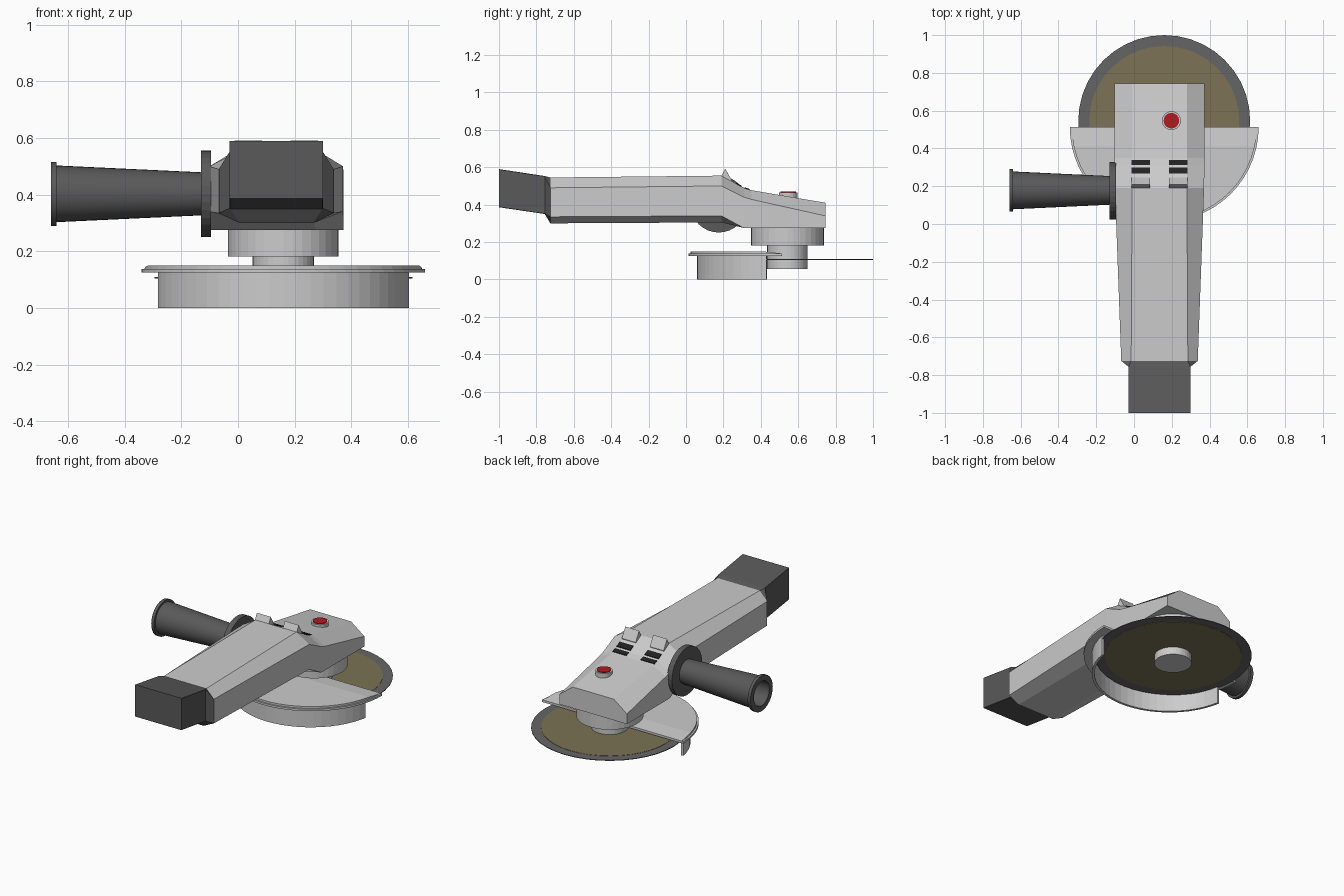
import bpy, bmesh, math
from math import sin, cos, pi, radians

if "Cube" in bpy.data.objects:
    bpy.data.objects.remove(bpy.data.objects["Cube"])

CX, WY = 0.135, 0.542      # body centre line, wheel axis y
WX = 0.16                  # wheel axis x


def material(name, rgb):
    m = bpy.data.materials.new(name)
    m.diffuse_color = (*rgb, 1)
    m.use_nodes = True
    m.node_tree.nodes["Principled BSDF"].inputs["Base Color"].default_value = m.diffuse_color
    return m


DARK = material("dark_plastic", (0.10, 0.10, 0.10))
BLACK = material("black", (0.015, 0.015, 0.015))
RED = material("red", (0.45, 0.01, 0.015))
TAN = material("abrasive", (0.20, 0.17, 0.09))
RIM = material("wheel_rim", (0.13, 0.13, 0.13))


def finish(name, bm, mat=None):
    bmesh.ops.remove_doubles(bm, verts=bm.verts, dist=1e-5)
    bmesh.ops.recalc_face_normals(bm, faces=bm.faces)
    me = bpy.data.meshes.new(name)
    bm.to_mesh(me)
    bm.free()
    ob = bpy.data.objects.new(name, me)
    bpy.context.collection.objects.link(ob)
    if mat:
        me.materials.append(mat)
    return ob


def loft(name, sections, mat=None, cap=True, closed=False):
    """Skin a list of equal-length closed loops."""
    bm = bmesh.new()
    loops = [[bm.verts.new(p) for p in s] for s in sections]
    pairs = list(zip(loops, loops[1:]))
    if closed:
        pairs.append((loops[-1], loops[0]))
    for a, b in pairs:
        for i in range(len(a)):
            j = (i + 1) % len(a)
            bm.faces.new((a[i], a[j], b[j], b[i]))
    if cap and not closed:
        bm.faces.new(loops[0])
        bm.faces.new(loops[-1])
    return finish(name, bm, mat)


def arc(cx, cy, r, a0, a1, n):
    return [(cx + r * cos(radians(a0 + (a1 - a0) * i / n)),
             cy + r * sin(radians(a0 + (a1 - a0) * i / n))) for i in range(n + 1)]


def prism(name, pts, z0, z1, mat=None):
    return loft(name, [[(x, y, z) for x, y in pts] for z in (z0, z1)], mat)


def cylinder(name, x, y, r, z0, z1, mat=None, n=36):
    return prism(name, arc(x, y, r, 0, 360, n)[:-1], z0, z1, mat)


def lathe_x(name, profile, cy, cz, mat, n=32):
    """Revolve a closed (x, radius) profile about an x-parallel axis."""
    rings = [[(x, cy + r * cos(2 * pi * i / n), cz + r * sin(2 * pi * i / n))
              for i in range(n)] for x, r in profile]
    return loft(name, rings, mat)


def oct_section(y, top, up, low, bot, wt, ws, wb):
    half = [(wb, bot), (ws, low), (ws, up), (wt, top)]
    return ([(CX + w, y, z) for w, z in half] +
            [(CX - w, y, z) for w, z in reversed(half)])


# main housing and rear end cap
joint = oct_section(-0.725, .545, .49, .335, .30, .15, .2025, .13)
loft("housing", [
    joint,
    oct_section(0.19, .555, .50, .34, .305, .145, .236, .13),
    oct_section(0.31, .49, .44, .275, .275, .145, .238, .14),
    oct_section(0.35, .477, .428, .275, .275, .145, .238, .14),
    oct_section(0.745, .41, .34, .275, .275, .145, .238, .14)])
loft("end_cap", [
    oct_section(-1.0, .59, .588, .388, .386, .163, .165, .163),
    oct_section(-0.755, .553, .551, .352, .35, .163, .165, .163),
    joint], DARK)

# vent louvres, one group on each side of the centre line
vents = {
    "vent_hood": ([(.188, .55), (.21, .592), (.245, .53), (.24, .515)], None),
    "vent_slot_upper": ([(.265, .505), (.267, .518), (.298, .501), (.298, .49)], BLACK),
    "vent_slot_lower": ([(.312, .48), (.312, .493), (.34, .484), (.34, .472)], BLACK),
}
for side, s in (("left", -1), ("right", 1)):
    for name, (prof, mat) in vents.items():
        xc = CX + s * 0.099
        loft(f"{name}_{side}", [[(x, y, z) for y, z in prof]
                                for x in (xc - .049, xc + .049)], mat)

# lock button
cylinder("button_collar", 0.198, 0.547, 0.05, 0.42, 0.466, n=24)
cylinder("button", 0.198, 0.547, 0.041, 0.43, 0.470, RED, n=24)

# side handle: flange, tapered hollow grip with end lip
lathe_x("handle_flange", [(-.13, .152), (-.095, .152)], .175, .403, DARK)
lathe_x("side_handle", [(-.10, .075), (-.13, .076), (-.64, .10), (-.64, .113),
                        (-.66, .113), (-.66, .078), (-.56, .074)],
        .178, .403, DARK)

# gear neck and spindle
cylinder("gear_neck", WX, WY, 0.195, 0.182, 0.278)
cylinder("spindle", WX, WY, 0.108, 0.055, 0.19)

# grinding wheel with abrasive faces
cylinder("wheel", WX, WY + .003, 0.455, 0.105, 0.109, RIM, n=40)
cylinder("wheel_abrasive", WX, WY + .003, 0.397, 0.1035, 0.1105, TAN, n=40)

# guard: flange plate, upper plate sloping down at its open edge, skirt wall
GY = 0.514
prism("guard_flange", arc(WX, GY, 0.50, 180, 360, 28), 0.125, 0.138)
plate = prism("guard_plate", arc(WX, GY, 0.49, 180, 360, 28), 0.134, 0.15)
bm = bmesh.new()
bm.from_mesh(plate.data)
bmesh.ops.bisect_plane(bm, geom=bm.verts[:] + bm.edges[:] + bm.faces[:],
                       plane_co=(0, 0.41, 0), plane_no=(0, 1, 0))
for v in bm.verts:
    if v.co.y > 0.415 and v.co.z > 0.145:
        v.co.z = 0.15 - 0.011 * (v.co.y - 0.41) / (GY - 0.41)
bm.to_mesh(plate.data)
bm.free()
wall = arc(WX, 0.51, 0.45, 190.3, 349.7, 26)
inner = arc(WX, 0.51, 0.435, 190.3, 349.7, 26)
prism("guard_skirt", wall + inner[::-1], 0.0, 0.13)

# smooth only the round grip
grip = bpy.data.objects["side_handle"]
bpy.context.view_layer.objects.active = grip
grip.select_set(True)
bpy.ops.object.shade_smooth_by_angle(angle=radians(30))
